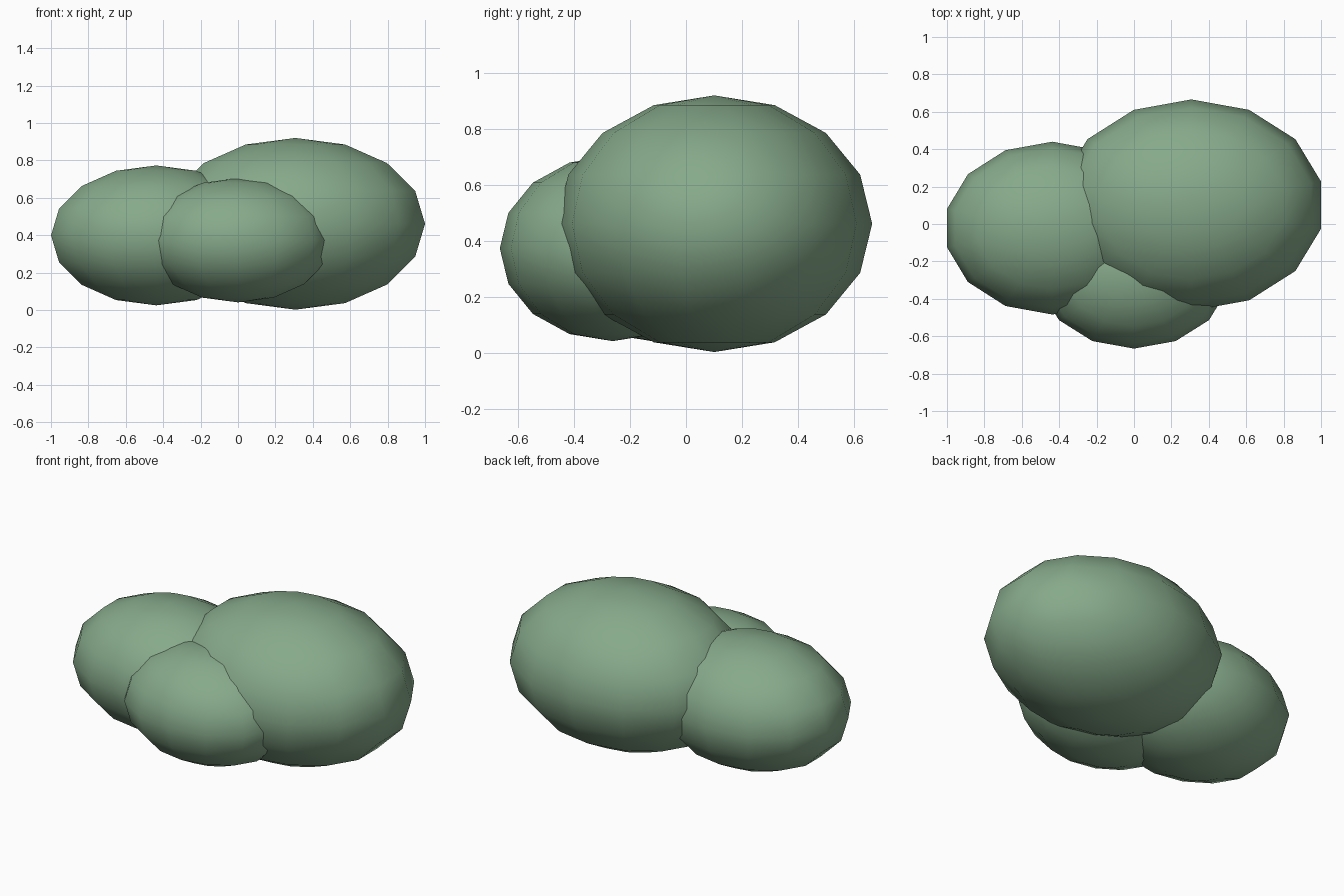
import bpy
import bmesh
from mathutils import Matrix, Vector

cube = bpy.data.objects.get("Cube")
if cube:
    bpy.data.objects.remove(cube, do_unlink=True)

# Leaf colour shared by every clump
leaf = bpy.data.materials.new("sage_green")
leaf.use_nodes = True
leaf.diffuse_color = (0.24, 0.40, 0.255, 1)
bsdf = next(n for n in leaf.node_tree.nodes if n.type == "BSDF_PRINCIPLED")
bsdf.inputs["Base Color"].default_value = leaf.diffuse_color
bsdf.inputs["Roughness"].default_value = 0.9


def clump(name, centre, radii):
    """Smooth low-poly ellipsoid with its first meridian on the y axis."""
    bm = bmesh.new()
    bmesh.ops.create_uvsphere(bm, u_segments=14, v_segments=8, radius=1)
    lead = max(bm.verts, key=lambda v: abs(v.co.y))
    if abs(lead.co.y) < 0.99:
        bm.transform(Matrix.Rotation(1.5707963, 4, "Z"))
    bm.transform(Matrix.Diagonal(Vector((*radii, 1))))
    for face in bm.faces:
        face.smooth = True
    mesh = bpy.data.meshes.new(name)
    bm.to_mesh(mesh)
    bm.free()
    mesh.materials.append(leaf)
    obj = bpy.data.objects.new(name, mesh)
    obj.location = centre
    bpy.context.collection.objects.link(obj)
    return obj


# Three overlapping bush clumps
clump("large_clump", (0.307, 0.101, 0.461), (0.711, 0.565, 0.459))
clump("side_clump", (-0.437, -0.022, 0.399), (0.577, 0.462, 0.374))
clump("front_clump", (0.0, -0.262, 0.373), (0.513, 0.404, 0.332))
